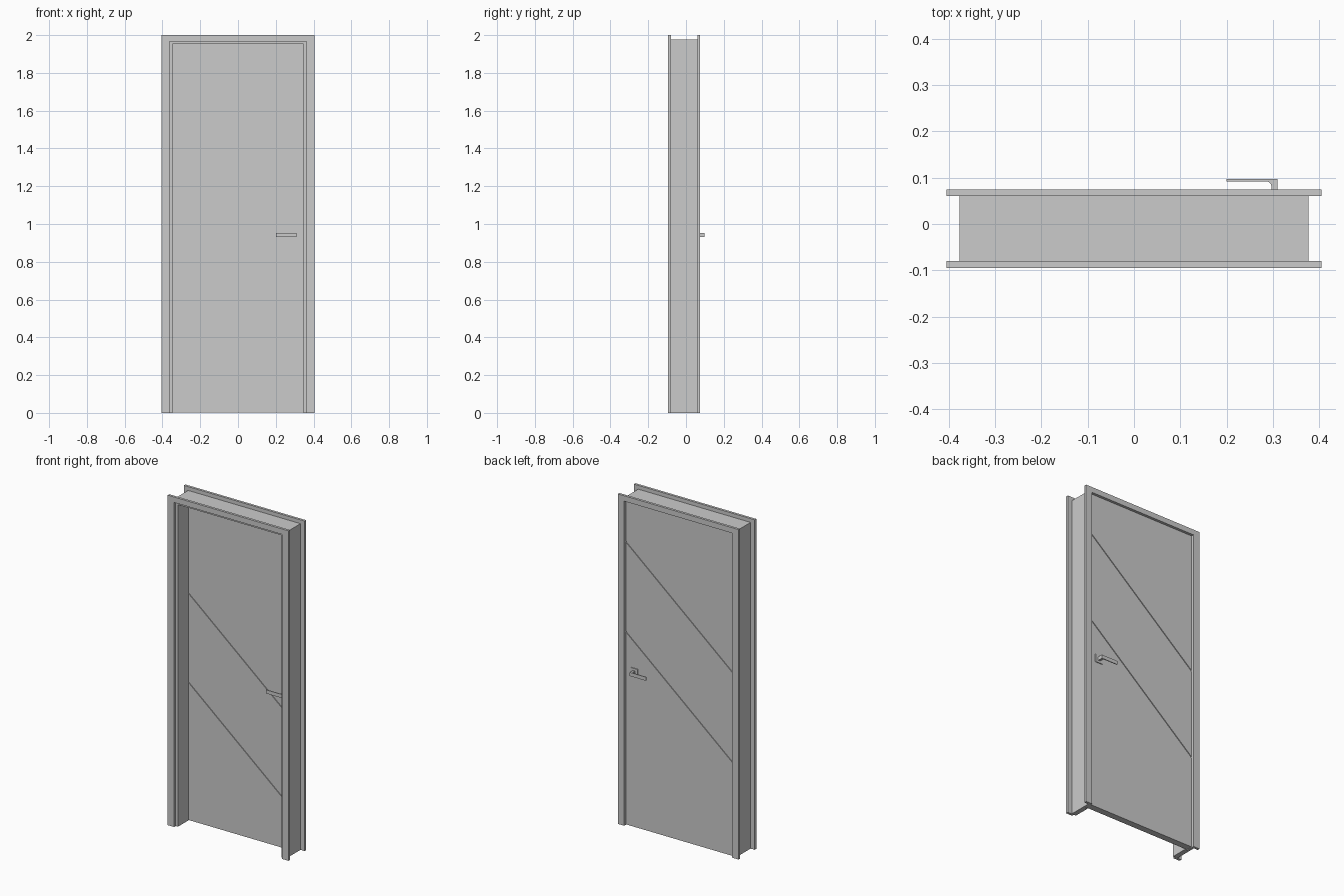
import bpy, bmesh, math

if "Cube" in bpy.data.objects:
    bpy.data.objects.remove(bpy.data.objects["Cube"])

grey = bpy.data.materials.new("light_grey")
grey.diffuse_color = (0.6, 0.6, 0.6, 1)
grey.use_nodes = True
grey.node_tree.nodes["Principled BSDF"].inputs["Base Color"].default_value = grey.diffuse_color


def prism(bm, pts, a, b, axis="y"):
    """Extrude a 2D outline (xz along y, or xy along z) from a to b."""
    def place(p, d):
        return (p[0], d, p[1]) if axis == "y" else (p[0], p[1], d)
    lo = [bm.verts.new(place(p, a)) for p in pts]
    hi = [bm.verts.new(place(p, b)) for p in pts]
    bm.faces.new(lo)
    bm.faces.new(hi[::-1])
    n = len(pts)
    for i in range(n):
        j = (i + 1) % n
        bm.faces.new((lo[j], lo[i], hi[i], hi[j]))


def finish(bm, name):
    bmesh.ops.recalc_face_normals(bm, faces=bm.faces[:])
    me = bpy.data.meshes.new(name)
    bm.to_mesh(me)
    bm.free()
    me.materials.append(grey)
    ob = bpy.data.objects.new(name, me)
    bpy.context.collection.objects.link(ob)
    return ob


def arch(name, xo, zo, xi, zi, y0, y1):
    """Upside-down U: two legs and a head."""
    bm = bmesh.new()
    prism(bm, [(-xo, 0), (-xo, zo), (xo, zo), (xo, 0),
               (xi, 0), (xi, zi), (-xi, zi), (-xi, 0)], y0, y1)
    return finish(bm, name)


# Frame: casings on both sides, jamb with a rebate for the leaf
arch("front_casing", 0.405, 2.0, 0.362, 1.967, -0.095, -0.08)
arch("back_casing", 0.405, 2.0, 0.362, 1.967, 0.06, 0.075)
arch("jamb_stop", 0.377, 1.977, 0.347, 1.952, -0.08, 0.02)
arch("jamb_rebate", 0.377, 1.977, 0.362, 1.967, 0.02, 0.06)

# Door leaf: core plus thin face panels separated by diagonal grooves
W, Z0, Z1 = 0.361, 0.003, 1.966
G = 0.005


def panels(bm, slope, centres, y0, y1):
    l = r = Z0
    for c in centres:
        zl, zr = c - slope * W, c + slope * W
        prism(bm, [(-W, l), (W, r), (W, zr - G), (-W, zl - G)], y0, y1)
        l, r = zl + G, zr + G
    prism(bm, [(-W, l), (W, r), (W, Z1), (-W, Z1)], y0, y1)


bm = bmesh.new()
prism(bm, [(-W, Z0), (W, Z0), (W, Z1), (-W, Z1)], 0.025, 0.055)
panels(bm, -0.84, (0.55, 1.09), 0.02, 0.025)
panels(bm, 0.84, (0.87, 1.415), 0.055, 0.06)
finish(bm, "door_leaf")


# Lever handles: square rose and an L-shaped bar with a rounded inner corner
def handle(name, s):
    Y = lambda d: 0.04 + s * d
    bm = bmesh.new()
    outline = [(0.31, 0.02), (0.31, 0.057), (0.2, 0.057), (0.2, 0.052)]
    cx, cy, r = 0.285, 0.04, 0.012
    for i in range(7):
        a = math.radians(90 - 15 * i)
        outline.append((cx + r * math.cos(a), cy + r * math.sin(a)))
    outline.append((0.297, 0.02))
    prism(bm, [(x, Y(d)) for x, d in outline], 0.93, 0.952, "z")
    rx, rz, h = 0.303, 0.941, 0.024
    prism(bm, [(rx - h, rz - h), (rx + h, rz - h),
               (rx + h, rz + h), (rx - h, rz + h)], Y(0.02), Y(0.025))
    finish(bm, name)


handle("back_handle", 1)
handle("front_handle", -1)
